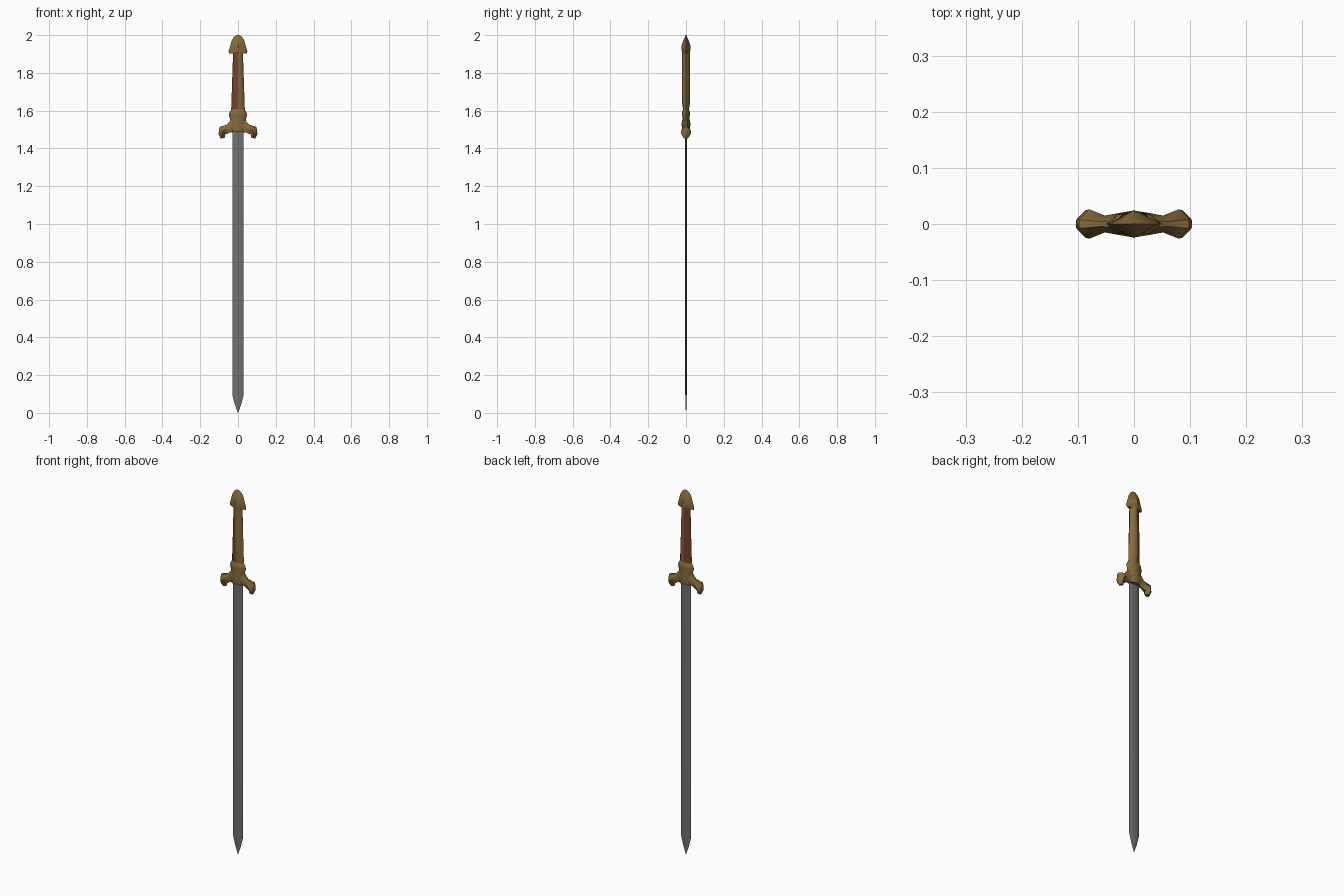
import bpy, bmesh, math

if "Cube" in bpy.data.objects:
    bpy.data.objects.remove(bpy.data.objects["Cube"])


def material(name, rgb):
    m = bpy.data.materials.new(name)
    m.diffuse_color = (*rgb, 1)
    m.use_nodes = True
    m.node_tree.nodes["Principled BSDF"].inputs["Base Color"].default_value = m.diffuse_color
    return m


GOLD = material("aged gold", (0.24, 0.15, 0.045))
STEEL = material("grey steel", (0.165, 0.165, 0.17))
LEATHER = material("red brown leather", (0.18, 0.055, 0.028))


def skin(name, rings, mats, angle, rule=None):
    """Join rings of points into a closed solid."""
    bm = bmesh.new()
    loops = [[bm.verts.new(p) for p in r] for r in rings]
    n = len(loops[0])
    for a, b in zip(loops, loops[1:]):
        for i in range(n):
            j = (i + 1) % n
            bm.faces.new((a[i], a[j], b[j], b[i]))
    bm.faces.new(loops[0])
    bm.faces.new(loops[-1])
    bmesh.ops.recalc_face_normals(bm, faces=bm.faces)
    if rule:
        for f in bm.faces:
            f.material_index = rule(f.calc_center_median())
    me = bpy.data.meshes.new(name)
    bm.to_mesh(me)
    bm.free()
    for m in mats:
        me.materials.append(m)
    me.shade_smooth()
    me.set_sharp_from_angle(angle=math.radians(angle))
    ob = bpy.data.objects.new(name, me)
    bpy.context.collection.objects.link(ob)
    return ob


def stack(section, levels):
    """Horizontal rings: unit section scaled to (z, half width, half depth)."""
    return [[(x * w, y * d, z) for x, y in section] for z, w, d in levels]


DIAMOND = [(1, 0), (0, 1), (-1, 0), (0, -1)]
BLADE = [(1, 0), (0.5, 1), (-0.5, 1), (-1, 0), (-0.5, -1), (0.5, -1)]
OVAL = [(1, 0), (0.62, 0.8), (0, 1), (-0.62, 0.8),
        (-1, 0), (-0.62, -0.8), (0, -1), (0.62, -0.8)]

# Blade with a pointed tip
skin("blade", stack(BLADE, [(0, 0.001, 0.0005), (0.045, 0.017, 0.003),
                            (0.095, 0.03, 0.004), (1.5, 0.03, 0.004)]), [STEEL], 20)

# Grip: leather on one half, gold on the other
skin("grip", stack(OVAL, [(1.57, 0.038, 0.016), (1.61, 0.036, 0.016),
                          (1.64, 0.035, 0.021), (1.76, 0.031, 0.021),
                          (1.91, 0.026, 0.020)]), [GOLD, LEATHER], 50,
     lambda c: 1 if c.x < -0.001 and c.z > 1.61 else 0)

# Collar under the grip
skin("collar", stack(OVAL, [(1.487, 0.036, 0.018), (1.53, 0.04, 0.024),
                            (1.56, 0.043, 0.018), (1.577, 0.049, 0.021),
                            (1.592, 0.045, 0.021), (1.605, 0.036, 0.016)]), [GOLD], 50)

# Pommel
skin("pommel", stack(DIAMOND, [(1.903, 0.047, 0.019), (1.915, 0.05, 0.022),
                               (1.94, 0.042, 0.025), (1.97, 0.034, 0.015),
                               (1.99, 0.022, 0.006), (2.0, 0.008, 0.001)]), [GOLD], 50)

# Cross guard: x, z, direction across the arm, half height, half depth
ARM = [(0, 1.53, 90, 0.045, 0.024), (0.03, 1.518, 75, 0.033, 0.019),
       (0.052, 1.505, 70, 0.022, 0.015), (0.079, 1.495, 45, 0.027, 0.026),
       (0.086, 1.476, 5, 0.017, 0.025), (0.081, 1.454, -12, 0.011, 0.011)]
ACROSS = [(1, 0.3), (0, 1), (-1, 0.3), (-1, -0.3), (0, -1), (1, -0.3)]


def arm_ring(station, side):
    x, z, deg, h, d = station
    a = math.radians(deg)
    return [(side * (x + u * h * math.cos(a)), v * d, z + u * h * math.sin(a))
            for u, v in ACROSS]


rings = [arm_ring(s, -1) for s in reversed(ARM[1:])] + [arm_ring(s, 1) for s in ARM]
skin("cross_guard", rings, [GOLD], 50)
